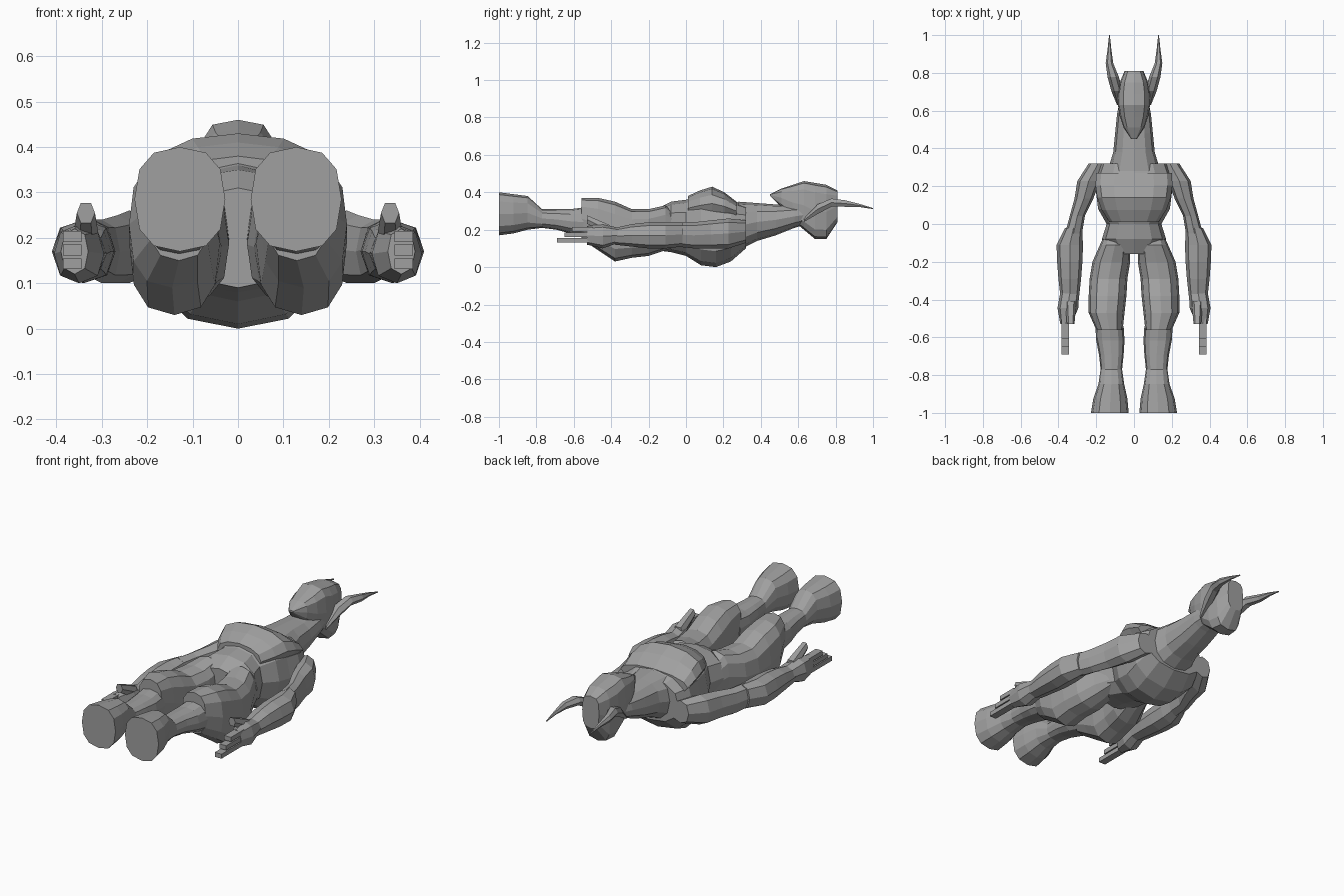
import bpy
import bmesh
from math import cos, sin, pi, copysign
from mathutils import Matrix

default_cube = bpy.data.objects.get("Cube")
if default_cube:
    bpy.data.objects.remove(default_cube, do_unlink=True)

# One plain clay colour for the whole figure
clay = bpy.data.materials.new("grey_clay")
clay.use_nodes = True
clay_colour = (.35, .35, .35, 1)
clay.diffuse_color = clay_colour
clay.node_tree.nodes["Principled BSDF"].inputs["Base Color"].default_value = clay_colour


def finish(name, bm):
    """Turn a bmesh into a named, coloured object."""
    bmesh.ops.recalc_face_normals(bm, faces=bm.faces)
    mesh = bpy.data.meshes.new(name)
    bm.to_mesh(mesh)
    bm.free()
    mesh.materials.append(clay)
    part = bpy.data.objects.new(name, mesh)
    bpy.context.collection.objects.link(part)


def sample(values, t):
    """Value at fraction t of an evenly spaced profile."""
    position = t * (len(values) - 1)
    index = min(int(position), max(len(values) - 2, 0))
    following = values[min(index + 1, len(values) - 1)]
    return values[index] + (following - values[index]) * (position - index)


def loft(name, start, end, widths, bottoms, tops, centres=(0,), sides=12, power=.85, mirror=1):
    """Skin evenly spaced rings along y; each profile is spread over the length."""
    bm = bmesh.new()
    rings = []
    steps = max(len(widths), len(bottoms), len(tops), len(centres)) - 1
    for step in range(steps + 1):
        t = step / steps
        y = start + (end - start) * t
        low, high = sample(bottoms, t), sample(tops, t)
        ring = []
        for i in range(sides):
            angle = 2 * pi * i / sides
            across = copysign(abs(cos(angle)) ** power, cos(angle))
            upward = copysign(abs(sin(angle)) ** power, sin(angle))
            x = sample(centres, t) + sample(widths, t) * across
            z = (low + high) / 2 + (high - low) / 2 * upward
            ring.append(bm.verts.new((mirror * x, y, z)))
        rings.append(ring)
    for first, second in zip(rings, rings[1:]):
        for i in range(sides):
            j = (i + 1) % sides
            bm.faces.new((first[i], first[j], second[j], second[i]))
    bm.faces.new(rings[0])
    bm.faces.new(rings[-1])
    finish(name, bm)


def box(name, centre, size):
    bm = bmesh.new()
    bmesh.ops.create_cube(bm, size=1, matrix=Matrix.Translation(centre) @ Matrix.Diagonal((*size, 1)))
    finish(name, bm)


# Pelvis, waist, back and shoulders
loft("torso", -.16, .32,
     widths=(.11, .17, .145, .19, .2, .21, .18),
     bottoms=(.09, .08, .06, .01, 0, .03, .1),
     tops=(.31, .35, .36, .39, .38, .36, .33))

# Thick neck running up into the head
loft("neck", .28, .68,
     widths=(.14, .11, .1, .09, .07),
     bottoms=(.09, .14, .17, .21, .24),
     tops=(.35, .335, .33))

# Raised chest slab
loft("chest_plate", .01, .27,
     widths=(.13, .185, .205, .2),
     bottoms=(.25,),
     tops=(.38, .41, .43, .4, .35),
     power=.95)

# Long masked head with a pointed chin and a flat crown
loft("head", .45, .81,
     widths=(.015, .055, .075, .085, .085, .075, .05),
     bottoms=(.38, .32, .25, .2, .15, .15, .24),
     tops=(.39, .42, .44, .46, .45, .44, .41),
     power=.6)

for side, mirror in (("left", 1), ("right", -1)):
    # Horn sweeping out from the temple
    loft(side + "_horn", .63, 1,
         widths=(.01, .03, .03, .02, .01, .002),
         bottoms=(.24, .28, .32, .32, .32, .31),
         tops=(.26, .34, .37, .36, .34, .316),
         centres=(.08, .09, .11, .13, .13, .13),
         sides=6, power=1, mirror=mirror)

    # Upper arm with rounded shoulder
    loft(side + "_upper_arm", .32, -.05,
         widths=(.05, .06, .05, .04, .045),
         bottoms=(.13, .1, .1, .1, .11),
         tops=(.25, .26, .25, .24, .24),
         centres=(.19, .24, .265, .3, .32),
         sides=8, mirror=mirror)

    # Heavier forearm tapering to the wrist
    loft(side + "_forearm", -.02, -.38,
         widths=(.045, .07, .067, .06, .05),
         bottoms=(.11, .1, .1, .11, .12),
         tops=(.24, .24, .24, .23, .21),
         centres=(.32, .34, .34, .34, .34),
         sides=8, mirror=mirror)

    # Hand with palm, raised thumb and three stacked fingers
    loft(side + "_palm", -.36, -.53,
         widths=(.05, .055, .03),
         bottoms=(.13, .1, .12),
         tops=(.21, .23, .22),
         centres=(.34, .36),
         sides=8, mirror=mirror)
    loft(side + "_thumb", -.41, -.53,
         widths=(.03, .02),
         bottoms=(.16, .23),
         tops=(.23, .28),
         centres=(.335,),
         sides=6, mirror=mirror)
    for number, finger in enumerate(("lower", "middle", "upper")):
        length = .19 - .04 * number
        box(f"{side}_{finger}_finger",
            (mirror * .365, -.5 - length / 2, .143 + .03 * number),
            (.04, length, .024))

    # Full thigh ending at the knee guard
    loft(side + "_thigh", -.02, -.56,
         widths=(.04, .08, .1, .1, .1, .095, .07),
         bottoms=(.12, .09, .06, .05, .03, .09, .15),
         tops=(.25, .33, .31, .31, .35, .37, .37),
         centres=(.1, .1, .12, .135, .14, .145, .13),
         power=.78, mirror=mirror)

    # Slim shin flaring into a blunt hoof
    loft(side + "_shin_and_hoof", -.54, -1,
         widths=(.075, .075, .065, .057, .068, .09, .1),
         bottoms=(.16, .18, .2, .21, .2, .18, .17),
         tops=(.32, .31, .31, .31, .38, .39, .4),
         centres=(.13, .125, .12, .12, .12, .125, .128),
         power=.8, mirror=mirror)
